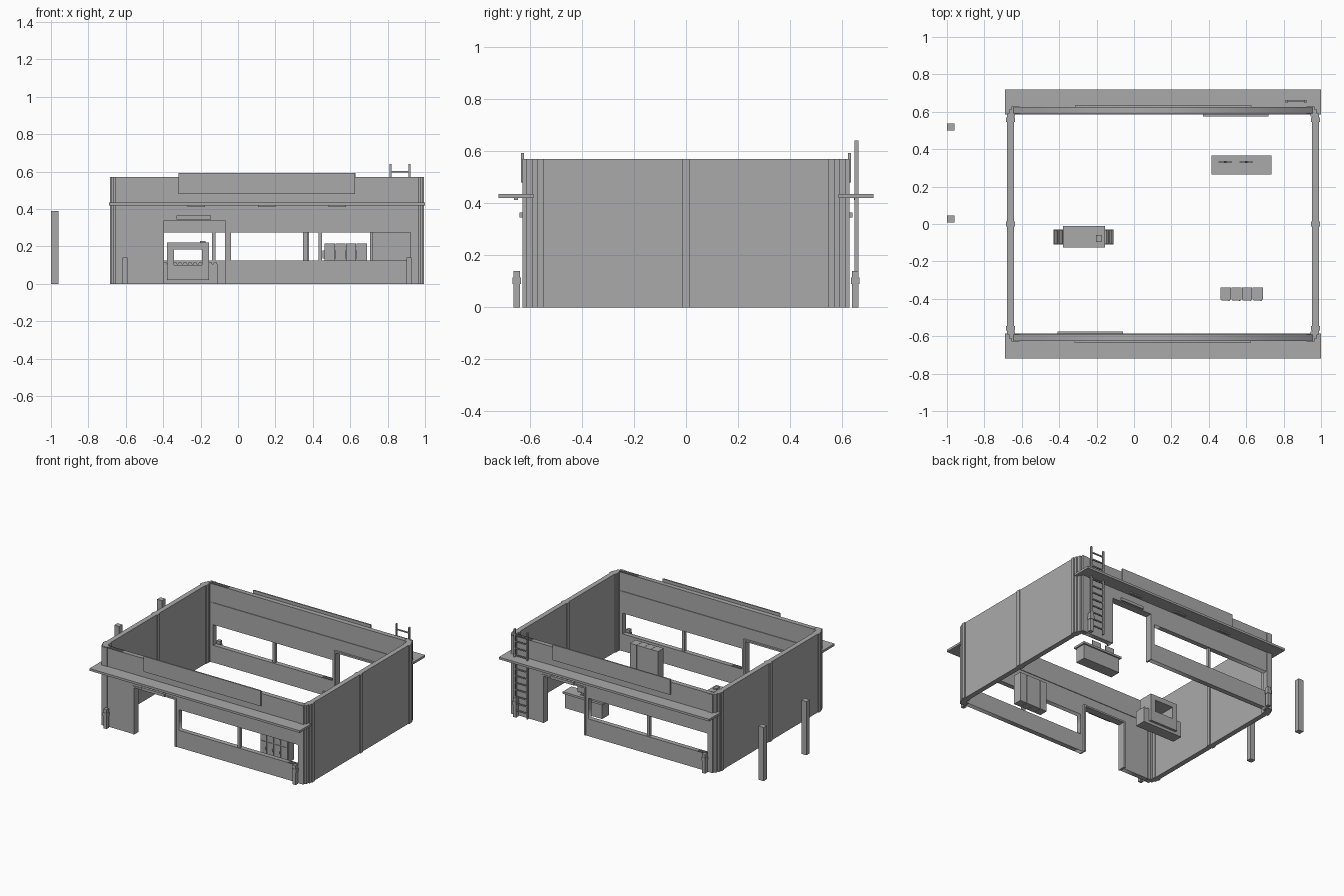
import bpy, bmesh, math
from mathutils import Matrix, Vector

if "Cube" in bpy.data.objects:
    bpy.data.objects.remove(bpy.data.objects["Cube"])

grey = bpy.data.materials.new("plain grey")
grey.diffuse_color = (0.4, 0.4, 0.4, 1)
grey.use_nodes = True
grey.node_tree.nodes["Principled BSDF"].inputs["Base Color"].default_value = grey.diffuse_color

# half-turn about the building centre: the back facade repeats the front
CX = 0.155
TURN = Matrix.Translation((CX, 0, 0)) @ Matrix.Rotation(math.pi, 4, 'Z') @ Matrix.Translation((-CX, 0, 0))


def add_mesh(name, me):
    me.materials.clear()
    me.materials.append(grey)
    ob = bpy.data.objects.new(name, me)
    bpy.context.collection.objects.link(ob)
    return ob


def boxes(name, specs, both=False):
    """One object from boxes given as (x0, x1, y0, y1, z0, z1)."""
    bm = bmesh.new()
    for x0, x1, y0, y1, z0, z1 in specs:
        m = Matrix.Translation(((x0 + x1) / 2, (y0 + y1) / 2, (z0 + z1) / 2))
        m = m @ Matrix.Diagonal((x1 - x0, y1 - y0, z1 - z0, 1))
        bmesh.ops.create_cube(bm, size=1, matrix=m)
    me = bpy.data.meshes.new(name)
    bm.to_mesh(me)
    bm.free()
    add_mesh(("front_" if both else "") + name, me)
    if both:
        twin = me.copy()
        twin.transform(TURN)
        add_mesh("back_" + name, twin)


def outline_wall(name, loops, y, thick):
    """Extruded x-z outline; further loops become holes."""
    cu = bpy.data.curves.new(name, 'CURVE')
    cu.dimensions = '2D'
    cu.fill_mode = 'BOTH'
    cu.extrude = thick / 2
    for loop in loops:
        sp = cu.splines.new('POLY')
        sp.points.add(len(loop) - 1)
        for p, (x, z) in zip(sp.points, loop):
            p.co = (x, z, 0, 1)
        sp.use_cyclic_u = True
    ob = bpy.data.objects.new(name, cu)
    bpy.context.collection.objects.link(ob)
    dg = bpy.context.evaluated_depsgraph_get()
    me = bpy.data.meshes.new_from_object(ob.evaluated_get(dg))
    bpy.data.objects.remove(ob)
    me.transform(Matrix.Translation((0, y, 0)) @ Matrix.Rotation(math.pi / 2, 4, 'X'))
    add_mesh("front_" + name, me)
    twin = me.copy()
    twin.transform(TURN)
    add_mesh("back_" + name, twin)


H = 0.57
# long walls with doorway notch and window hole
outline_wall("wall", [
    [(-0.645, 0), (-0.40, 0), (-0.40, 0.345), (-0.065, 0.345), (-0.065, 0),
     (0.955, 0), (0.955, H), (-0.645, H)],
    [(-0.037, 0.125), (0.925, 0.125), (0.925, 0.275), (-0.037, 0.275)]], -0.607, 0.035)
boxes("window_mullion", [(0.43, 0.45, -0.617, -0.597, 0.125, 0.275)], True)

# door frame, lamp over the door, lamps under the canopy
boxes("door_frame", [(-0.408, -0.395, -0.628, -0.575, 0, 0.352),
                     (-0.07, -0.058, -0.628, -0.575, 0, 0.352),
                     (-0.395, -0.07, -0.628, -0.575, 0.34, 0.352)], True)
boxes("door_lamp", [(-0.33, -0.145, -0.64, -0.622, 0.345, 0.365)], True)
boxes("canopy_lamps", [(x, x + 0.093, -0.66, -0.645, 0.412, 0.421)
                       for x in (-0.27, 0.108, 0.484)], True)

# canopy and blank sign board
boxes("canopy", [(-0.69, 1.0, -0.72, -0.585, 0.42, 0.436)], True)
boxes("sign_board", [(-0.318, 0.625, -0.633, -0.623, 0.48, 0.592)], True)

# end walls, with corner columns and ribs
boxes("end_wall", [(-0.678, -0.642, -0.59, 0.59, 0, H)], True)
ribs = [(-0.685, -0.636, -0.014, 0.014, 0, H)]
for s in (-1, 1):
    for x0, x1, a, b in ((-0.685, -0.636, 0.545, 0.57), (-0.668, -0.635, 0.575, 0.612),
                         (-0.655, -0.612, 0.587, 0.629)):
        ribs.append((x0, x1, min(s * a, s * b), max(s * a, s * b), 0, H))
boxes("end_ribs", ribs, True)

# bollards beside the corners
boll = []
for x in (-0.605, 0.915):
    boll += [(x - 0.013, x + 0.013, -0.663, -0.637, 0, 0.14),
             (x - 0.016, x + 0.016, -0.666, -0.634, 0.09, 0.115)]
boxes("bollards", boll, True)

# roof ladder on the back wall
boxes("ladder", [(x, x + 0.01, 0.648, 0.662, 0.01, 0.64) for x in (0.81, 0.912)]
      + [(0.82, 0.912, 0.651, 0.659, 0.045 + i * 0.05, 0.053 + i * 0.05) for i in range(12)])

# free-standing posts
boxes("gate_posts", [(-1, -0.96, y, y + 0.038, 0, 0.39) for y in (0.008, 0.5)])

# scanner: base, rollers along the bed, open hood
boxes("scanner_base", [(-0.43, -0.11, -0.11, -0.03, 0, 0.105)])
boxes("scanner_hood", [(-0.38, -0.342, -0.125, -0.012, 0.1, 0.185),
                       (-0.193, -0.155, -0.125, -0.012, 0.1, 0.185),
                       (-0.38, -0.155, -0.125, -0.012, 0.185, 0.22),
                       (-0.38, -0.155, -0.125, -0.012, 0.02, 0.1),
                       (-0.202, -0.175, -0.095, -0.06, 0.22, 0.23)])
bm = bmesh.new()
for i in range(12):
    m = Matrix.Translation((-0.418 + i * 0.027, -0.07, 0.105)) @ Matrix.Rotation(math.pi / 2, 4, 'X')
    bmesh.ops.create_cone(bm, cap_ends=True, segments=8, radius1=0.011, radius2=0.011,
                          depth=0.076, matrix=m)
rollers = bpy.data.meshes.new("scanner_rollers")
bm.to_mesh(rollers)
bm.free()
add_mesh("scanner_rollers", rollers)

# row of four lockers with split doors and handles
lock = []
for i in range(4):
    x = 0.463 + i * 0.057
    lock += [(x, x + 0.055, -0.404, -0.34, 0, 0.215)]
    for z in (0.008, 0.112):
        lock += [(x + 0.004, x + 0.051, -0.408, -0.404, z, z + 0.098),
                 (x + 0.042, x + 0.047, -0.412, -0.408, z + 0.04, z + 0.058)]
boxes("lockers", lock)

# service counter with two small screens
boxes("counter", [(0.425, 0.725, 0.275, 0.355, 0, 0.105),
                  (0.415, 0.735, 0.265, 0.365, 0.105, 0.12)])
screens = []
for x in (0.488, 0.6):
    screens += [(x - 0.037, x + 0.037, 0.328, 0.334, 0.135, 0.178),
                (x - 0.006, x + 0.006, 0.326, 0.336, 0.12, 0.14),
                (x - 0.015, x + 0.015, 0.322, 0.34, 0.12, 0.124)]
boxes("counter_screens", screens)
